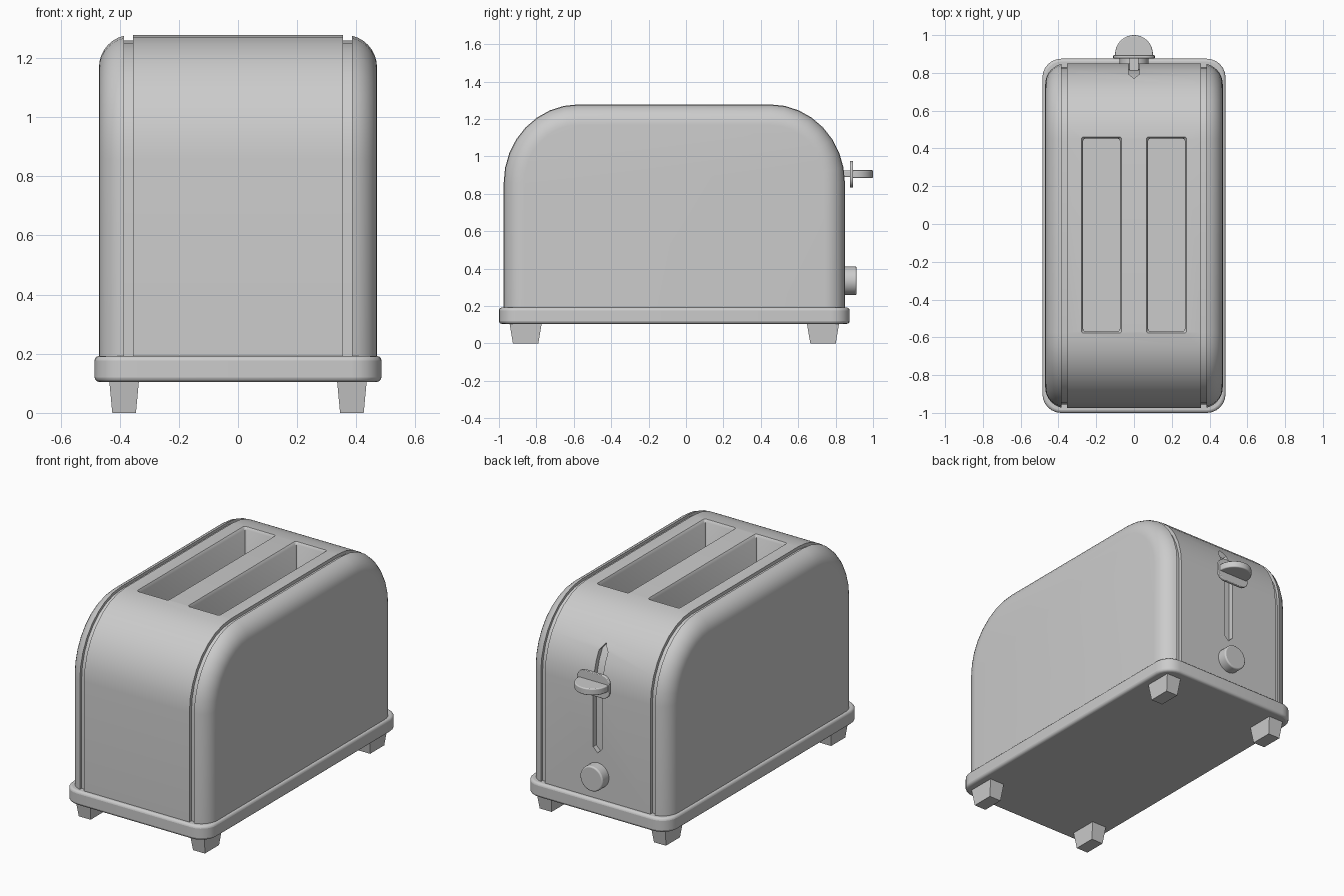
import bpy, bmesh
from math import sin, cos, pi, radians

if "Cube" in bpy.data.objects:
    bpy.data.objects.remove(bpy.data.objects["Cube"])

CY = -0.0625  # centre of the body along y


def loft(name, rings, bevel=0.0):
    """Skin a list of equal-length point rings and cap both ends."""
    bm = bmesh.new()
    rows = [[bm.verts.new(p) for p in r] for r in rings]
    n = len(rows[0])
    for a, b in zip(rows, rows[1:]):
        for i in range(n):
            j = (i + 1) % n
            bm.faces.new((a[i], a[j], b[j], b[i]))
    bm.faces.new(rows[0][::-1])
    bm.faces.new(rows[-1])
    bmesh.ops.recalc_face_normals(bm, faces=bm.faces)
    me = bpy.data.meshes.new(name)
    bm.to_mesh(me)
    bm.free()
    ob = bpy.data.objects.new(name, me)
    bpy.context.collection.objects.link(ob)
    if bevel:
        m = ob.modifiers.new("bevel", 'BEVEL')
        m.width, m.segments, m.angle_limit = bevel, 3, radians(40)
        m.limit_method = 'ANGLE'
    return ob


def activate(ob):
    bpy.ops.object.select_all(action='DESELECT')
    ob.select_set(True)
    bpy.context.view_layer.objects.active = ob


def cut(ob, cutter):
    cutter.hide_render = True
    m = ob.modifiers.new("cut", 'BOOLEAN')
    m.operation, m.solver, m.object = 'DIFFERENCE', 'EXACT', cutter
    activate(ob)
    bpy.ops.object.modifier_apply(modifier=m.name)
    bpy.data.objects.remove(cutter, do_unlink=True)


def smooth(ob):
    activate(ob)
    bpy.ops.object.shade_smooth_by_angle(angle=radians(35))


def rrect(hw, hh, r, seg=5):
    """Rounded rectangle outline, half sizes hw x hh."""
    pts = []
    for k, (sx, sy) in enumerate(((1, 1), (-1, 1), (-1, -1), (1, -1))):
        for i in range(seg + 1):
            a = (k + i / seg) * pi / 2
            pts.append((sx * (hw - r) + r * cos(a), sy * (hh - r) + r * sin(a)))
    return pts


def arch(x, inset, seg=8):
    """Side outline of the body at station x, shrunk by inset."""
    hy, top = 0.9125 - inset, 1.278 - inset
    ry, rz = 0.40 - inset, 0.42 - inset
    pts = [(x, CY + hy, 0.185)]
    for k in (0, 1):
        for i in range(seg + 1):
            a = (k + i / seg) * pi / 2
            s = 1 if k == 0 else -1
            pts.append((x, CY + s * (hy - ry) + ry * cos(a), top - rz + rz * sin(a)))
    return pts + [(x, CY - hy, 0.185)]


# body: centre band, two grooves, rounded side panels
half = [(0.355, 0.0), (0.355, 0.02), (0.385, 0.02)]
a0 = 0.23
for i in range(8):
    a = a0 + (pi / 2 - a0) * i / 7
    half.append((0.36 + 0.11 * sin(a), 0.11 * (1 - cos(a))))
stations = [(-x, d) for x, d in reversed(half)] + half
body = loft("toaster_body", [arch(x, d) for x, d in stations])

# lever slot: pointed groove that follows the back surface
track = [(0.03, 0.50), (0.03, 1.07), (0, 1.11), (-0.03, 1.07), (-0.03, 0.50), (0, 0.47)]
lever_cut = loft("lever_slot_cutter", [[(x, y, z) for x, z in track] for y in (0.6, 1.0)])
cut(lever_cut, loft("slot_floor_cutter", [arch(x, 0.03) for x in (-0.2, 0.2)]))
cut(body, lever_cut)

# bread slots with a slightly flared rim
for s in (-1, 1):
    levels = ((0.35, 0), (1.262, 0), (1.278, 0.01), (1.4, 0.01))
    cut(body, loft("bread_slot_cutter", [
        [(s * 0.172 + x, -0.058 + y, z) for x, y in rrect(0.097 + g, 0.51 + g, 0.012, 2)]
        for z, g in levels]))
smooth(body)

# base plate
base = loft("base", [[(x, CY + y, z) for x, y in rrect(0.485, 0.9375, 0.1, 6)]
                     for z in (0.105, 0.192)], 0.015)
smooth(base)

# tapered feet
for sx, side in ((-1, "left"), (1, "right")):
    for sy, end in ((-1, "front"), (1, "back")):
        rings = []
        for z, hx, hy in ((0, 0.04, 0.068), (0.107, 0.05, 0.086)):
            rings.append([(sx * 0.385 + i * hx, CY + sy * 0.795 + j * hy, z)
                          for i, j in ((-1, -1), (1, -1), (1, 1), (-1, 1))])
        loft(f"{end}_{side}_foot", rings)

# lever: stem, plate and half-round knob
loft("lever_stem", [[(x, y, 0.907 + z) for x, z in rrect(0.025, 0.018, 0.005, 2)]
                    for y in (0.80, 0.88)])
plate = loft("lever_plate", [[(x, y, 0.905 + z) for x, z in rrect(0.11, 0.071, 0.05, 5)]
                             for y in (0.876, 0.894)], 0.004)
disc = [(0.1 * cos(pi * i / 20), 0.9 + 0.1 * sin(pi * i / 20)) for i in range(21)]
disc = [(0.1, 0.888)] + disc + [(-0.1, 0.888)]
knob = loft("lever_knob", [[(x, y, z) for x, y in disc] for z in (0.885, 0.926)], 0.006)

# browning dial
dial = loft("browning_dial", [[(0.076 * cos(pi * i / 16), y, 0.335 + 0.076 * sin(pi * i / 16))
                               for i in range(32)] for y in (0.83, 0.912)], 0.008)
for ob in (plate, knob, dial):
    smooth(ob)
